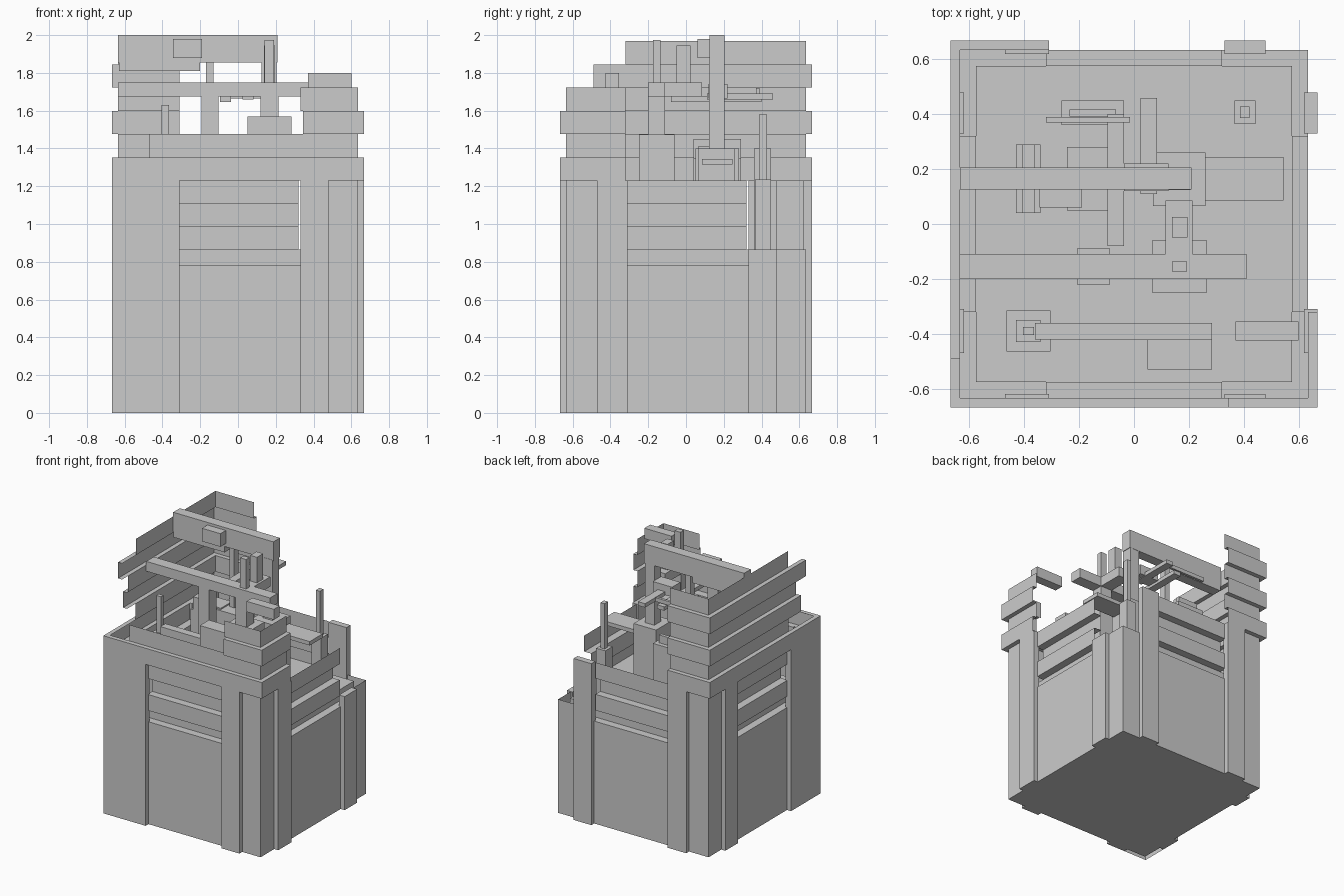
import bpy, bmesh

if "Cube" in bpy.data.objects:
    bpy.data.objects.remove(bpy.data.objects["Cube"])

def new_object(name, bm):
    bmesh.ops.recalc_face_normals(bm, faces=bm.faces)
    me = bpy.data.meshes.new(name)
    bm.to_mesh(me)
    bm.free()
    ob = bpy.data.objects.new(name, me)
    bpy.context.collection.objects.link(ob)
    return ob

def box(name, x0, x1, y0, y1, z0, z1):
    bm = bmesh.new()
    bmesh.ops.create_cube(bm, size=1)
    for v in bm.verts:
        v.co = ((x0 + x1) / 2 + v.co.x * (x1 - x0),
                (y0 + y1) / 2 + v.co.y * (y1 - y0),
                (z0 + z1) / 2 + v.co.z * (z1 - z0))
    return new_object(name, bm)

# wall sides: u runs along the wall, d is the distance outwards
SIDES = {"front": lambda u, d: (u, -d), "right": lambda u, d: (d, u),
         "back": lambda u, d: (u, d), "left": lambda u, d: (-d, u)}

def side_box(name, side, u0, u1, d0, d1, z0, z1):
    (xa, ya), (xb, yb) = SIDES[side](u0, d0), SIDES[side](u1, d1)
    box(side + "_" + name, min(xa, xb), max(xa, xb), min(ya, yb), max(ya, yb), z0, z1)

def sheet(name, side, u0, u1, profile):
    """Thin wall: a (d, z) profile swept along one side."""
    bm = bmesh.new()
    rows = [[bm.verts.new((*SIDES[side](u, d), z)) for u in (u0, u1)] for d, z in profile]
    for a, b in zip(rows, rows[1:]):
        bm.faces.new((a[0], a[1], b[1], b[0]))
    new_object(side + "_" + name, bm)

IN, MID, OUT = 0.575, 0.634, 0.668      # recess, wall and pilaster planes
SILL, FLOOR, TOP = 0.78, 0.865, 1.23    # key heights of the lower storey
STEP = 0.123                            # height of one band
GAP = 0.32                              # half width of the opening in each wall

# solid lower block and the floor inside
box("lower_block", -MID, MID, -MID, MID, 0, SILL)
box("inner_floor", -IN, IN, -IN, IN, SILL, FLOOR)

# stepped window strips: alternate recess and wall plane
heights = [SILL] + [FLOOR + i * (TOP - FLOOR) / 3 for i in range(4)]
louvre = [(MID, SILL)]
for i, (z0, z1) in enumerate(zip(heights, heights[1:])):
    d = MID if i % 2 else IN
    louvre += [(d, z0), (d, z1)]

for s in SIDES:
    sheet("louvre_strip", s, -GAP, GAP, louvre)
    for sign in (-1, 1):
        # pilasters and corner walls; the back right corner is broken off
        broken = sign > 0 and s in ("right", "back")
        inner, outer = (0.33, 0.48) if sign > 0 else (0.31, 0.47)
        u0, u1 = sorted((sign * inner, sign * outer))
        side_box("pilaster", s, u0, u1, 0.62, OUT, 0, FLOOR if broken and s == "right" else TOP)
        u0, u1 = sorted((sign * outer, sign * MID))
        sheet("corner_wall", s, u0, u1, [(MID, SILL), (MID, FLOOR if broken else TOP)])

# front left corner stands slightly further out
for s in ("front", "left"):
    sheet("corner_skin", s, -OUT, -0.47, [(OUT, 0), (OUT, TOP), (MID, TOP)])

# upper storeys: alternating bands; each wall lists its ragged (start, end) per level
BANDS = {"front": [(-1, 1), (-0.47, 1), (0.345, 1), (0.33, 1)],
         "right": [(-1, -GAP)] * 4,
         "back": [(-1, -0.31)] * 6,
         "left": [(-1, 1), (-0.33, 1), (-0.43, 1), (-0.42, 1), (-0.49, 1), (-GAP, 1)]}
for s, spans in BANDS.items():
    for lv, span in enumerate(spans):
        z0, z1 = TOP + lv * STEP, TOP + (lv + 1) * STEP
        d = MID if lv % 2 else OUT
        u0, u1 = (max(-d, min(d, u)) for u in span)
        sheet("band", s, u0, u1, [(MID, z0), (d, z0), (d, z1), (MID, z1)] if d == OUT
              else [(MID, z0), (MID, z1)])

def beam_x(name, x0, x1, y, z, w=0.08, h=0.075):
    """Beam along x: centre line y, top height z."""
    box(name, x0, x1, y - w / 2, y + w / 2, z - h, z)

def beam_y(name, y0, y1, x, z, w=0.06, h=0.03):
    """Beam along y: centre line x, top height z."""
    box(name, x - w / 2, x + w / 2, y0, y1, z - h, z)

def column(name, x, y, *tiers):
    """Stacked blocks: each tier gives width, depth and top height."""
    z = FLOOR
    for w, d, top in tiers:
        box(name, x - w / 2, x + w / 2, y - d / 2, y + d / 2, z, top)
        z = top

# tall beam on its column, with a block on its face and a slab to the side
beam_x("top_beam", -MID, 0.21, 0.165, 2.0, h=0.145)
beam_x("top_beam_block", -0.345, -0.19, 0.1, 1.98, h=0.1)
column("big_column", 0.165, 0.163, (0.19, 0.195, 1.4), (0.08, 0.08, 1.86))
beam_x("side_slab", 0.26, 0.545, 0.165, 1.345, w=0.16, h=0.03)

# middle beam with columns and stub posts
beam_x("middle_beam", -MID, 0.41, -0.155, 1.75, w=0.09)
column("middle_column", -0.148, -0.155, (0.12, 0.13, 1.3), (0.09, 0.09, 1.68))
column("middle_post", 0.166, -0.155, (0.2, 0.19, 1.475), (0.095, 0.09, 1.75), (0.05, 0.04, 1.975))
beam_y("cross_beam", -0.11, 0.085, 0.164, 1.75, w=0.097, h=0.075)
box("stub_post", 0.138, 0.195, -0.05, 0.025, 1.75, 1.945)

# front beam, its post and block
beam_x("front_beam", -0.36, 0.285, -0.39, 1.41, w=0.06, h=0.06)
column("front_post", -0.385, -0.39, (0.16, 0.15, 1.2), (0.09, 0.08, 1.35), (0.04, 0.03, 1.63))
column("front_block", 0.167, -0.475, (0.235, 0.11, 1.57))
beam_x("corner_beam", 0.37, 0.6, -0.39, 1.8, w=0.07, h=0.08)

# back right post
column("back_post", 0.404, 0.407, (0.077, 0.085, 1.235), (0.034, 0.043, 1.58))

# thin crossing beams in the middle
beam_y("long_beam", -0.08, 0.4, -0.066, 1.675)
beam_y("long_beam", 0.11, 0.46, 0.053, 1.69)
beam_x("link_beam", -0.037, 0.125, 0.17, 1.74, w=0.1)
beam_x("thin_beam", -0.32, -0.015, 0.38, 1.72, w=0.02, h=0.03)

# inner and left columns
column("inner_column", -0.15, 0.165, (0.19, 0.23, 1.4), (0.04, 0.05, 1.86))
column("back_column", -0.15, 0.405, (0.228, 0.09, 1.4), (0.17, 0.025, 1.46))
column("left_column", -0.385, 0.165, (0.09, 0.25, 1.35), (0.045, 0.25, 1.45))
beam_x("left_ledge", -0.34, -0.19, 0.132, 1.41, w=0.135, h=0.06)
beam_x("left_bracket", -0.63, -0.2, 0.165, 1.855, h=0.045)
